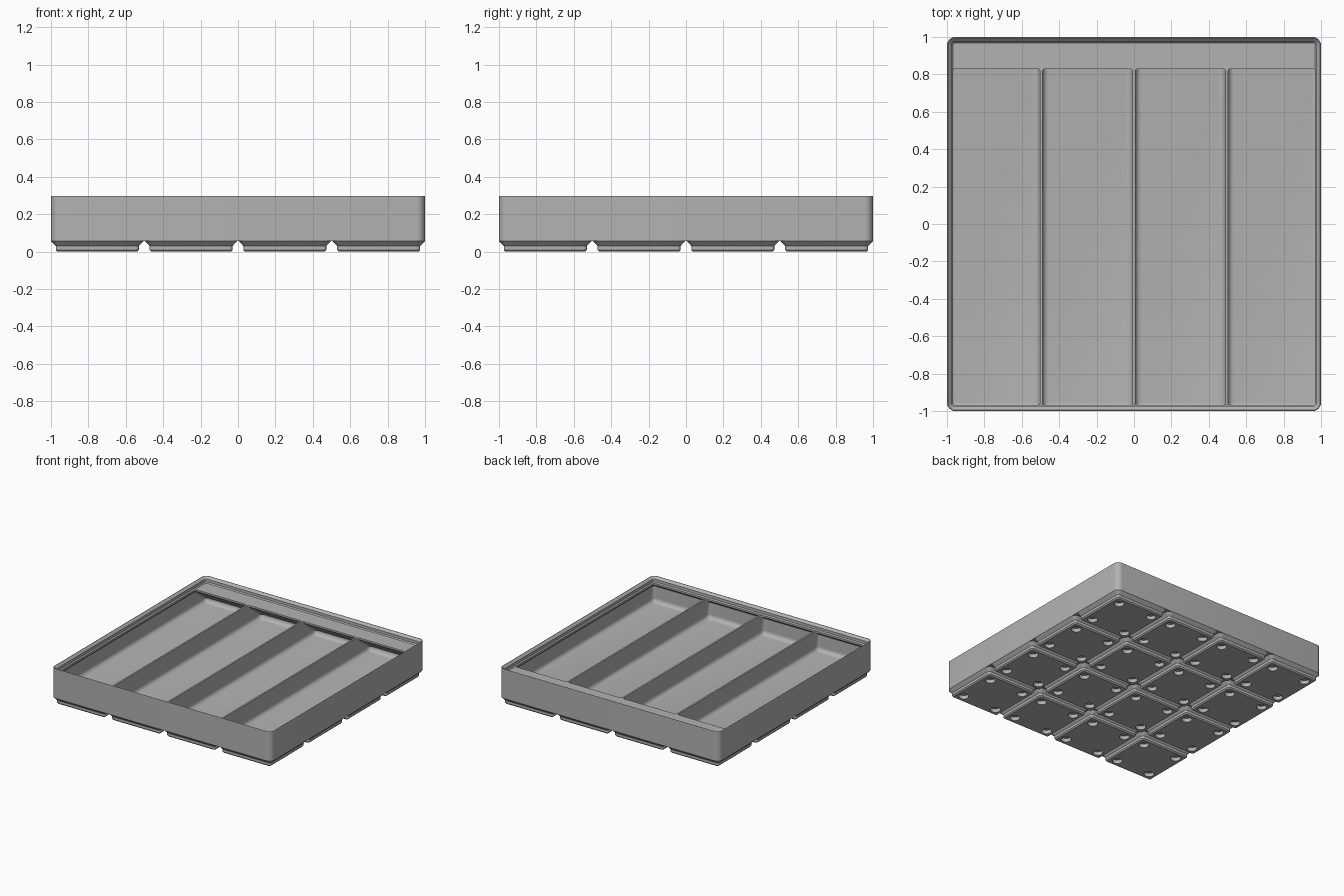
import bpy
import bmesh
from math import sin, cos, pi, radians

cube = bpy.data.objects.get("Cube")
if cube:
    bpy.data.objects.remove(cube, do_unlink=True)

grey = bpy.data.materials.new("matte grey")
grey.use_nodes = True
grey.diffuse_color = (0.45, 0.45, 0.45, 1)
grey.node_tree.nodes["Principled BSDF"].inputs["Base Color"].default_value = grey.diffuse_color

FOOT_TOP, FLOOR, DECK, RIM = 0.057, 0.084, 0.25, 0.298
INNER, LIP = 0.989, 0.968      # wall face and lip opening
SHELF = 0.83                   # front edge of the label shelf
FILLET = 0.033


def ring(bm, x0, x1, y0, y1, r, z, steps=6):
    """Rounded rectangle of vertices at height z."""
    corners = [(x1 - r, y1 - r), (x0 + r, y1 - r), (x0 + r, y0 + r), (x1 - r, y0 + r)]
    verts = []
    for quarter, (cx, cy) in enumerate(corners):
        for i in range(steps + 1):
            a = (quarter + i / steps) * pi / 2
            verts.append(bm.verts.new((cx + r * cos(a), cy + r * sin(a), z)))
    return verts


def loft(bm, sections):
    """Closed solid through a stack of rounded rectangles."""
    rings = [ring(bm, *s) for s in sections]
    n = len(rings[0])
    for a, b in zip(rings, rings[1:]):
        for i in range(n):
            j = (i + 1) % n
            bm.faces.new((a[i], a[j], b[j], b[i]))
    bm.faces.new(rings[0][::-1])
    bm.faces.new(rings[-1])


def make(name, bm):
    bmesh.ops.recalc_face_normals(bm, faces=bm.faces)
    mesh = bpy.data.meshes.new(name)
    bm.to_mesh(mesh)
    bm.free()
    mesh.materials.append(grey)
    obj = bpy.data.objects.new(name, mesh)
    bpy.context.collection.objects.link(obj)
    return obj


def activate(obj):
    bpy.ops.object.select_all(action='DESELECT')
    obj.select_set(True)
    bpy.context.view_layer.objects.active = obj


def cut(obj, cutter):
    cutter.hide_render = True
    mod = obj.modifiers.new("cut", 'BOOLEAN')
    mod.operation = 'DIFFERENCE'
    mod.solver = 'EXACT'
    mod.object = cutter
    activate(obj)
    bpy.ops.object.modifier_apply(modifier=mod.name)
    bpy.data.objects.remove(cutter, do_unlink=True)


def smooth(obj):
    activate(obj)
    bpy.ops.object.shade_smooth_by_angle(angle=radians(30))


def square(half, r, z):
    return (-half, half, -half, half, r, z)


# Tray body: outer wall, stepped stacking lip and a solid deck
bm = bmesh.new()
loft(bm, [square(1 - inset, 0.045 - inset, z) for inset, z in (
    (0, FOOT_TOP), (0, RIM - 0.003), (0.002, RIM), (0.005, RIM),
    (0.023, 0.28), (0.023, 0.258), (0.031, DECK))])
body = make("tray_body", bm)

# Four compartments, filleted at the floor and undercut below lip and shelf
bm = bmesh.new()
dividers = [-0.496, 0, 0.496]
lefts = [-INNER] + [d + 0.007 for d in dividers]
rights = [d - 0.007 for d in dividers] + [INNER]
for x0, x1 in zip(lefts, rights):
    sections = []
    for i in range(7):
        a = i / 6 * pi / 2
        inset = FILLET * (1 - sin(a))
        sections.append((x0 + inset, x1 - inset, inset - INNER, INNER - inset,
                         max(FILLET - inset, 0.001), FLOOR + FILLET * (1 - cos(a))))
    sections.append((x0, x1, -INNER, INNER, FILLET, 0.12))
    sections.append((x0, x1, -INNER, 0.857, 0.02, 0.216))
    for z in (0.236, 0.265):
        sections.append((max(x0, -LIP), min(x1, LIP), -LIP, SHELF, 0.013, z))
    loft(bm, sections)
cut(body, make("compartment_cutter", bm))
smooth(body)

# One stepped foot with four round sockets underneath
bm = bmesh.new()
loft(bm, [square(0.2125, 0.01, 0), square(0.222, 0.019, 0.0095),
          square(0.222, 0.019, 0.031), square(0.2478, 0.045, FOOT_TOP)])
foot = make("foot", bm)
bm = bmesh.new()
for sx in (-1, 1):
    for sy in (-1, 1):
        hole = bmesh.ops.create_cone(bm, cap_ends=True, segments=24,
                                     radius1=0.038, radius2=0.038, depth=0.06)
        bmesh.ops.translate(bm, verts=hole["verts"], vec=(sx * 0.155, sy * 0.155, 0))
cut(foot, make("socket_cutter", bm))
smooth(foot)

# Repeat the foot on a four by four grid
PITCH = 0.5015
for i in range(4):
    for j in range(4):
        part = foot if i == j == 0 else foot.copy()
        if part is not foot:
            bpy.context.collection.objects.link(part)
        part.name = f"foot_{i + 1}_{j + 1}"
        part.location = ((i - 1.5) * PITCH, (j - 1.5) * PITCH, 0)
